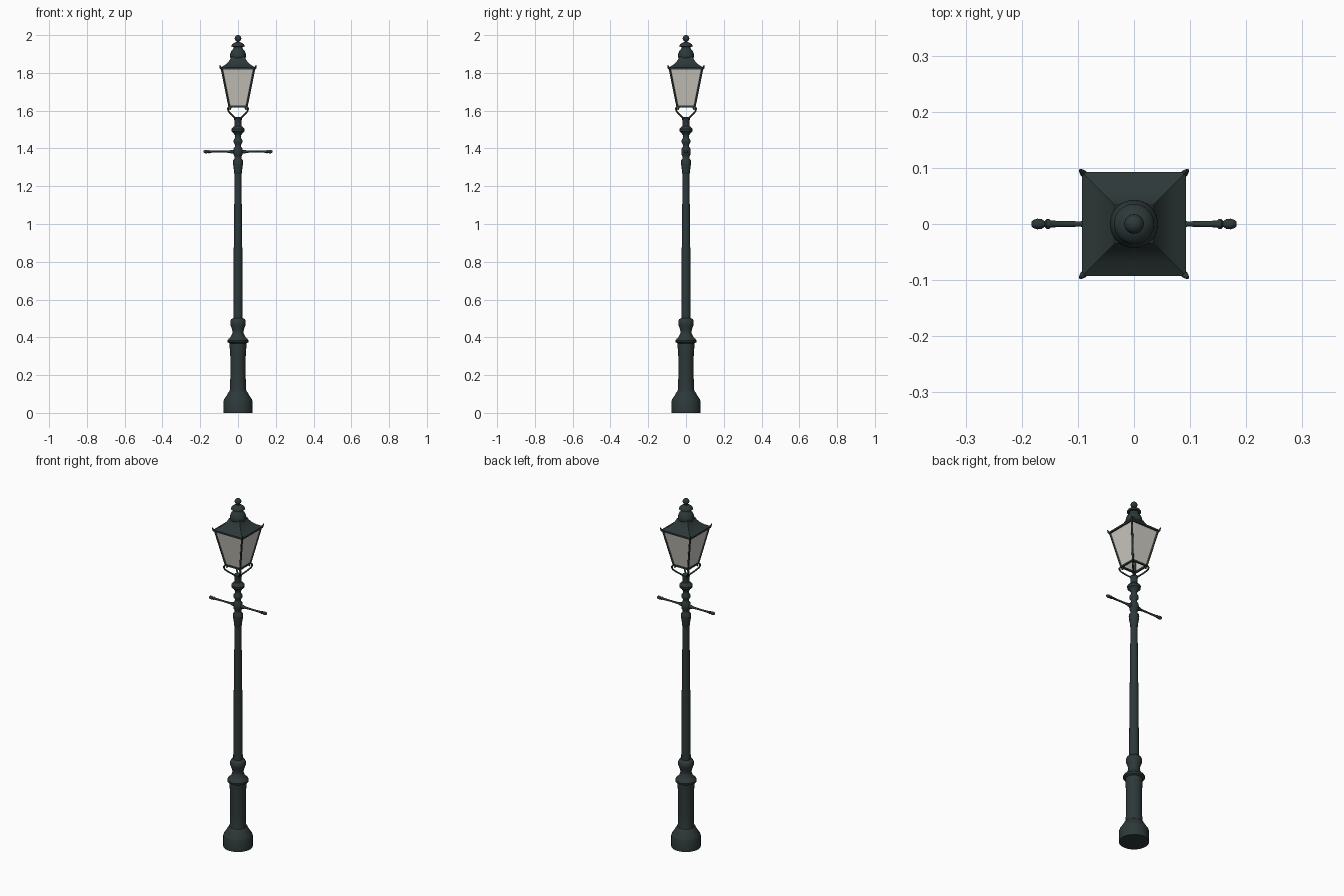
import bpy, bmesh, math
from mathutils import Vector

if "Cube" in bpy.data.objects:
    bpy.data.objects.remove(bpy.data.objects["Cube"])

def material(name, rgb):
    m = bpy.data.materials.new(name)
    m.diffuse_color = (*rgb, 1)
    m.use_nodes = True
    m.node_tree.nodes["Principled BSDF"].inputs["Base Color"].default_value = m.diffuse_color
    return m

IRON = material("dark green iron", (0.027, 0.040, 0.040))
GLASS = material("frosted glass", (0.62, 0.60, 0.54))

def finish(name, bm, mat, angle=40):
    bmesh.ops.recalc_face_normals(bm, faces=bm.faces)
    me = bpy.data.meshes.new(name)
    bm.to_mesh(me)
    bm.free()
    ob = bpy.data.objects.new(name, me)
    bpy.context.collection.objects.link(ob)
    me.materials.append(mat)
    bpy.ops.object.select_all(action='DESELECT')
    ob.select_set(True)
    bpy.context.view_layer.objects.active = ob
    bpy.ops.object.shade_smooth_by_angle(angle=math.radians(angle))
    return ob

def loft(name, profile, sides, mat, axis='Z', caps=True, angle=40):
    """Stack of rings from (radius, height); four sides gives a square."""
    bm = bmesh.new()
    rings = []
    square = sides == 4
    for r, h in profile:
        k = r * math.sqrt(2) if square else r
        ring = []
        for i in range(sides):
            a = 2 * math.pi * (i + (0.5 if square else 0)) / sides
            u, v = k * math.cos(a), k * math.sin(a)
            ring.append(bm.verts.new((u, v, h) if axis == 'Z' else (h, u, v)))
        rings.append(ring)
    for a, b in zip(rings, rings[1:]):
        for i in range(sides):
            j = (i + 1) % sides
            bm.faces.new((a[i], a[j], b[j], b[i]))
    if caps:
        bm.faces.new(rings[0])
        bm.faces.new(rings[-1])
    return finish(name, bm, mat, angle)

def rod(name, points, radius, smooth=True, radii=None):
    cu = bpy.data.curves.new(name, 'CURVE')
    cu.dimensions = '3D'
    cu.bevel_depth = radius
    cu.bevel_resolution = 2
    cu.use_fill_caps = True
    cu.resolution_u = 6
    s = cu.splines.new('BEZIER' if smooth else 'POLY')
    pts = s.bezier_points if smooth else s.points
    pts.add(len(points) - 1)
    for i, (p, q) in enumerate(zip(pts, points)):
        if smooth:
            p.co = q
            p.handle_left_type = p.handle_right_type = 'AUTO'
        else:
            p.co = (*q, 1)
        p.radius = radii[i] if radii else 1
    cu.materials.append(IRON)
    ob = bpy.data.objects.new(name, cu)
    bpy.context.collection.objects.link(ob)
    return ob

# Turned post: plinth, pedestal, vase, shaft and collars
loft("plinth", [(.077, 0), (.077, .062), (.073, .072), (.06, .092), (.051, .108), (.045, .114)], 32, IRON)
loft("pedestal", [(.046, .108), (.043, .125), (.041, .18), (.041, .30), (.044, .345), (.044, .368),
                  (.055, .374), (.056, .384), (.050, .392), (.040, .400), (.031, .418), (.029, .43),
                  (.033, .447), (.041, .468), (.041, .485), (.036, .496), (.026, .502)], 32, IRON)
loft("shaft", [(.025, .49), (.024, .75), (.021, 1.0), (.018, 1.28)], 24, IRON)
loft("collars", [(.018, 1.265), (.021, 1.27), (.021, 1.285), (.024, 1.30), (.027, 1.325), (.026, 1.337),
                 (.019, 1.345), (.018, 1.358), (.023, 1.365), (.025, 1.383), (.023, 1.40), (.016, 1.41),
                 (.016, 1.42), (.023, 1.432), (.024, 1.443), (.017, 1.453), (.016, 1.468), (.023, 1.48),
                 (.034, 1.49), (.035, 1.503), (.028, 1.512), (.019, 1.52), (.018, 1.548), (.020, 1.552),
                 (.020, 1.562), (.012, 1.567)], 24, IRON)

# Ladder bar with turned ends, one half per side
half = [(.010, .015), (.010, .036), (.007, .042), (.0055, .06), (.0048, .10), (.006, .148),
        (.0085, .151), (.0085, .156), (.005, .159), (.0085, .164), (.0095, .172), (.007, .18), (.003, .183)]
for side in (-1, 1):
    bar = loft("ladder_bar", [(r, x * side) for r, x in half], 16, IRON, axis='X')
    bar.location.z = 1.383

# Lantern: glass sides, square rims, corner bars
Z0, Z1, W0, W1 = 1.622, 1.825, .046, .087
loft("glass_panes", [(W0, Z0), (W1, Z1)], 4, GLASS, caps=False, angle=30)

def corners():
    return [(sx, sy) for sx in (-1, 1) for sy in (-1, 1)]

def rim(name, w, z, t, h):
    bm = bmesh.new()
    for axis in (0, 1):
        for s in (-1, 1):
            res = bmesh.ops.create_cube(bm, size=1)
            for v in res['verts']:
                x, y = v.co.x * 2 * (w + t / 2), s * w + v.co.y * t
                v.co = Vector((x, y, z + v.co.z * h) if axis == 0 else (y, x, z + v.co.z * h))
    finish(name, bm, IRON, 30)

rim("lower_rim", W0, Z0, .008, .010)
rim("upper_rim", W1 + .001, Z1 - .001, .010, .010)

for sx, sy in corners():
    rod("corner_bar", [(sx * W0, sy * W0, Z0), (sx * W1, sy * W1, Z1)], .0052, smooth=False)
    # upturned leaf at each roof corner
    rod("corner_leaf", [(sx * .084, sy * .084, 1.818), (sx * .091, sy * .091, 1.826),
                        (sx * .096, sy * .096, 1.842)], .006, radii=[1, 1, .35])
    # scrolled bracket carrying the lantern
    path = [(.012, 1.555), (.03, 1.567), (.056, 1.585), (.073, 1.603), (.072, 1.617),
            (.060, 1.620), (.057, 1.611), (.063, 1.607)]
    k = math.sqrt(.5)
    rod("scroll_bracket", [(sx * r * k, sy * r * k, z) for r, z in path], .0045)

# Roof, vented cap and ball finial
loft("roof", [(.092, 1.822), (.092, 1.829), (.070, 1.841), (.052, 1.857), (.040, 1.874), (.034, 1.888)],
     4, IRON, angle=30)
loft("vent_cap", [(.034, 1.872), (.042, 1.882), (.043, 1.89), (.041, 1.902), (.036, 1.915), (.028, 1.924),
                  (.024, 1.93), (.024, 1.938), (.036, 1.939), (.036, 1.943), (.031, 1.952),
                  (.020, 1.959), (.010, 1.963), (.008, 1.968)], 32, IRON)
bm = bmesh.new()
bmesh.ops.create_uvsphere(bm, u_segments=24, v_segments=12, radius=.0175)
finish("ball_finial", bm, IRON).location.z = 1.9825
